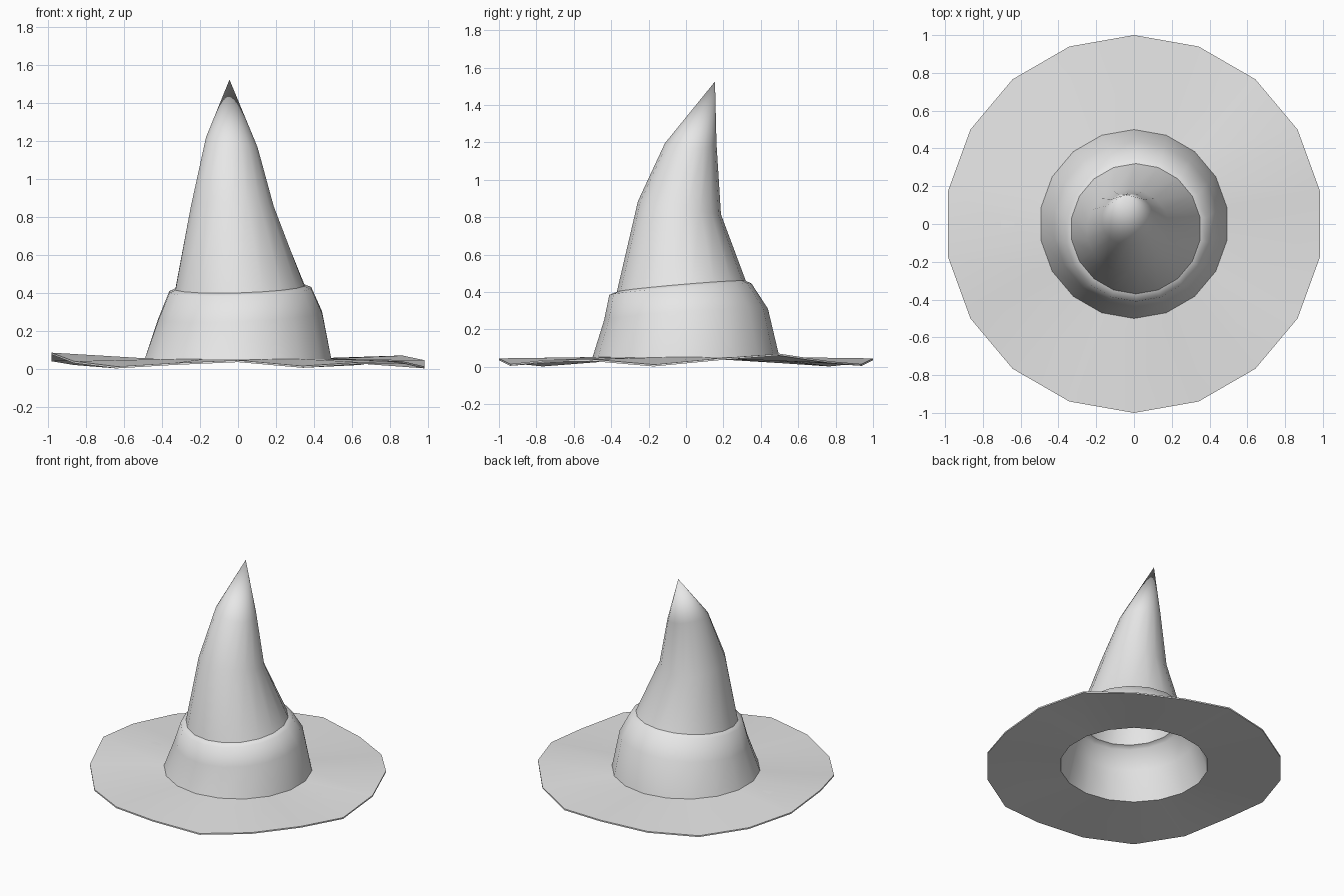
import bpy
import bmesh
from math import sin, cos, pi, radians

SIDES = 18

cube = bpy.data.objects.get("Cube")
if cube:
    bpy.data.objects.remove(cube, do_unlink=True)

grey = bpy.data.materials.new("plain grey")
grey.use_nodes = True
grey.diffuse_color = (0.8, 0.8, 0.8, 1)
grey.node_tree.nodes["Principled BSDF"].inputs["Base Color"].default_value = (0.8, 0.8, 0.8, 1)


def ring(bm, cx, cy, cz, r, tilt_x=0, tilt_y=0, offsets=None):
    """Ring of vertices starting at the back, running towards +x, optionally tilted or wavy."""
    verts = []
    for k in range(SIDES):
        a = 2 * pi * k / SIDES
        dx, dy = r * sin(a), r * cos(a)
        dz = offsets[k] if offsets else tilt_x * dx + tilt_y * dy
        verts.append(bm.verts.new((cx + dx, cy + dy, cz + dz)))
    return verts


def bridge(bm, lower, upper):
    """Quads between two rings."""
    for k in range(SIDES):
        n = (k + 1) % SIDES
        bm.faces.new((lower[n], lower[k], upper[k], upper[n]))


def finish(bm, name, angle):
    mesh = bpy.data.meshes.new(name)
    bm.to_mesh(mesh)
    bm.free()
    obj = bpy.data.objects.new(name, mesh)
    bpy.context.collection.objects.link(obj)
    mesh.materials.append(grey)
    bpy.ops.object.select_all(action='DESELECT')
    obj.select_set(True)
    bpy.context.view_layer.objects.active = obj
    bpy.ops.object.shade_smooth_by_angle(angle=radians(angle))
    return obj


# Wavy thin brim
WAVES = [.045, .015, .03, .07, .045, .012, .04, .035, .015,
         .045, .03, .012, .04, .085, .05, .03, .012, .03]
THICK = 0.01
bm = bmesh.new()
outer_top = ring(bm, 0, 0, 0, 1, offsets=WAVES)
inner_top = ring(bm, 0, 0, .052, .5)
outer_low = ring(bm, 0, 0, -THICK, 1, offsets=WAVES)
inner_low = ring(bm, 0, 0, .052 - THICK, .5)
bridge(bm, outer_top, inner_top)
bridge(bm, inner_low, outer_low)
bridge(bm, outer_low, outer_top)
bridge(bm, inner_top, inner_low)
finish(bm, "brim", 40)

# Tilted band with a rounded upper rim, open underneath
bm = bmesh.new()
levels = [ring(bm, 0, 0, .05, .5),
          ring(bm, .012, 0, .28, .438, .04, .07),
          ring(bm, .012, -.03, .415, .38, .03, .08),
          ring(bm, .01, -.025, .43, .345, .03, .085)]
for low, high in zip(levels, levels[1:]):
    bridge(bm, low, high)
finish(bm, "crown_band", 80)

# Bent cone leaning back to a point
bm = bmesh.new()
levels = [ring(bm, .01, -.025, .43, .345, .03, .085),
          ring(bm, -.03, -.035, .85, .222, 0, -.16),
          ring(bm, -.033, .025, 1.195, .138, -.19, 0)]
for low, high in zip(levels, levels[1:]):
    bridge(bm, low, high)
tip = bm.verts.new((-.045, .155, 1.525))
top = levels[-1]
for k in range(SIDES):
    bm.faces.new((top[(k + 1) % SIDES], top[k], tip))
finish(bm, "crown_cone", 80)
